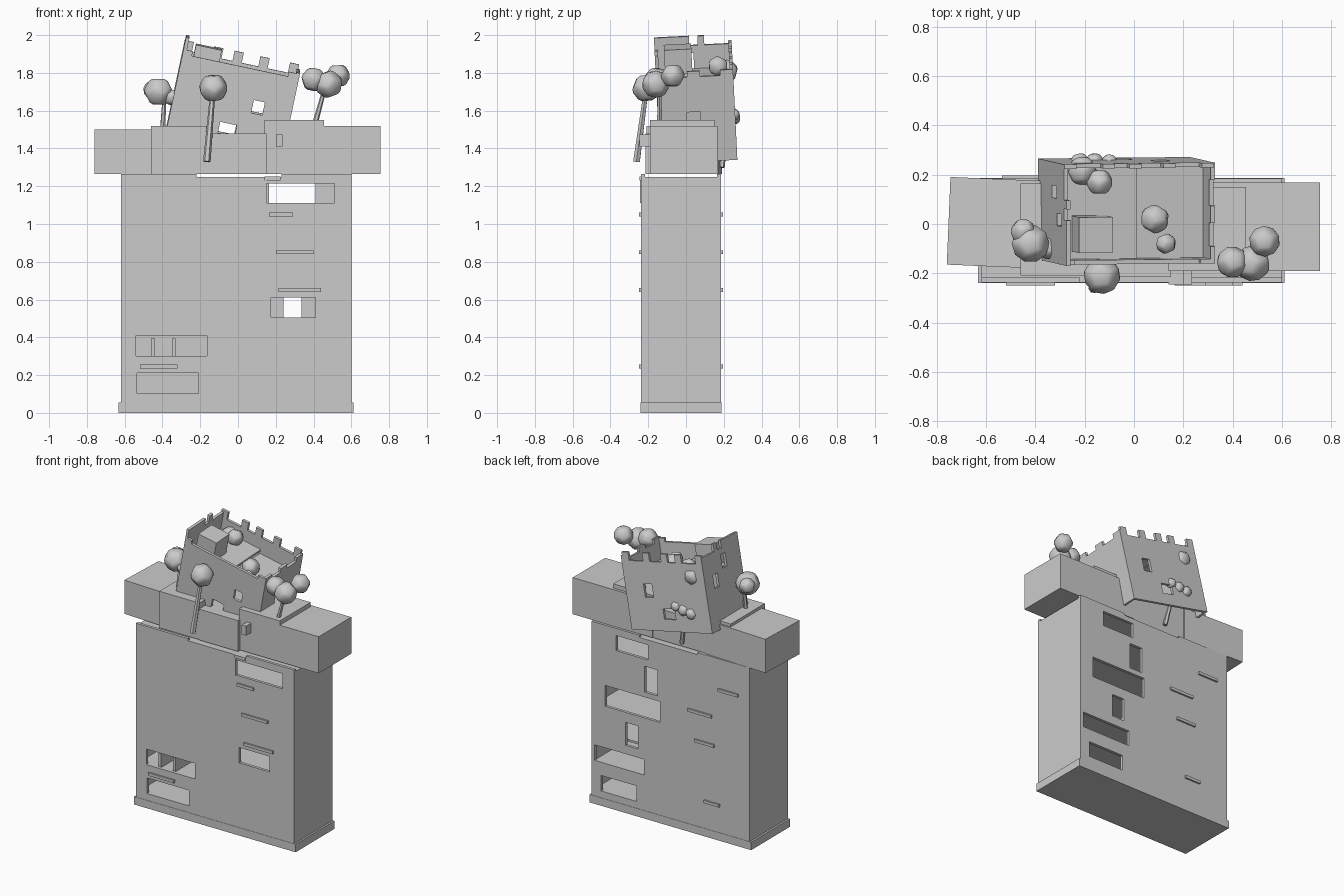
import bpy, math
from mathutils import Vector, Matrix

if "Cube" in bpy.data.objects:
    bpy.data.objects.remove(bpy.data.objects["Cube"])

stone = bpy.data.materials.new("plain grey")
stone.diffuse_color = (0.6, 0.6, 0.6, 1)
stone.use_nodes = True
stone.node_tree.nodes["Principled BSDF"].inputs["Base Color"].default_value = stone.diffuse_color


def boxes(name, items, matrix=None, cutter=False):
    """One object made of boxes given as (x0, x1, y0, y1, z0, z1)."""
    verts, faces = [], []
    for x0, x1, y0, y1, z0, z1 in items:
        n = len(verts)
        verts += [(x, y, z) for z in (z0, z1) for x, y in
                  ((x0, y0), (x1, y0), (x1, y1), (x0, y1))]
        faces += [[n + i for i in f] for f in
                  ((3, 2, 1, 0), (4, 5, 6, 7), (0, 1, 5, 4),
                   (1, 2, 6, 5), (2, 3, 7, 6), (3, 0, 4, 7))]
    mesh = bpy.data.meshes.new(name)
    mesh.from_pydata(verts, [], faces)
    mesh.materials.append(stone)
    ob = bpy.data.objects.new(name, mesh)
    bpy.context.collection.objects.link(ob)
    if matrix:
        ob.matrix_world = matrix
    if cutter:
        ob.hide_render = True
        ob.hide_set(True)
    return ob


def cut(ob, cutter):
    mod = ob.modifiers.new("cut", 'BOOLEAN')
    mod.operation = 'DIFFERENCE'
    mod.solver = 'EXACT'
    mod.object = cutter


# Tower: hollow storeys, window openings, plinth
X0, X1, Y0, Y1, TOP = -0.62, 0.6, -0.238, 0.185, 1.25
W = 0.02
tower = boxes("tower", [(X0, X1, Y0, Y1, 0, TOP)])
levels = [0.1, 0.3, 0.5, 0.69, 0.87, 1.1, TOP]
cut(tower, boxes("storey_cutter", [(X0 + W, X1 - W, Y0 + W, Y1 - W, a, b - 0.015)
                                   for a, b in zip(levels, levels[1:])], cutter=True))
front = [(0.15, 0.51, 1.11, 1.215), (0.175, 0.41, 0.505, 0.612),
         (-0.54, -0.165, 0.302, 0.41), (-0.535, -0.21, 0.102, 0.21)]
back = [(0.165, 0.41, 1.11, 1.215), (0.09, 0.19, 0.88, 1.06), (0.07, 0.495, 0.7, 0.845),
        (0.24, 0.335, 0.47, 0.63), (0.195, 0.575, 0.302, 0.41), (0.25, 0.525, 0.102, 0.21)]
cut(tower, boxes("window_cutter",
                 [(a, b, Y0 - 0.1, Y0 + 0.03, c, d) for a, b, c, d in front] +
                 [(a, b, Y1 - 0.03, Y1 + 0.1, c, d) for a, b, c, d in back], cutter=True))
boxes("plinth", [(-0.633, 0.612, Y0 - 0.002, Y1 + 0.002, 0, 0.055)])
boxes("partitions", [(-0.46, -0.44, Y0 + W, Y1 - W, 0.3, 0.395),
                     (-0.35, -0.33, Y0 + W, Y1 - W, 0.3, 0.395)])
boxes("tower_rim", [(X0, -0.22, Y0, Y0 + W, TOP, 1.265), (0.23, X1, Y0, Y0 + W, TOP, 1.265),
                    (X0, -0.22, Y1 - W, Y1, TOP, 1.265), (0.23, X1, Y1 - W, Y1, TOP, 1.265)])

# Thin window ledges on both long sides
fl = [(0.165, 0.29, 1.05), (0.2, 0.4, 0.85), (0.215, 0.44, 0.65), (-0.52, -0.32, 0.245)]
bl = [(-0.535, -0.38, 1.05), (-0.33, -0.145, 0.85), (-0.35, -0.2, 0.65), (-0.39, -0.27, 0.245)]
boxes("ledges", [(a, b, Y0 - 0.012, Y0 + 0.005, z - 0.01, z + 0.01) for a, b, z in fl] +
      [(a, b, Y1 - 0.005, Y1 + 0.012, z - 0.01, z + 0.01) for a, b, z in bl])
boxes("front_plates", [(0.14, 0.225, Y0 - 0.008, Y0 + 0.01, 1.23, 1.252),
                       (0.14, 0.152, Y0 - 0.006, Y0 + 0.01, 1.11, 1.235),
                       (0.2, 0.235, -0.245, -0.18, 1.41, 1.475)])

# Upper blocks
boxes("left_block", [(-0.31, 0.16, -0.178, 0.178, 1.265, 1.5)],
      Matrix.Translation((-0.443, 0, 0)) @ Matrix.Rotation(math.radians(-2.4), 4, 'Z'))
boxes("middle_blocks", [(-0.46, -0.15, -0.21, 0.165, 1.265, 1.52),
                        (-0.15, 0.15, -0.215, 0.165, 1.265, 1.48)])
boxes("right_block", [(0.14, 0.755, -0.19, 0.168, 1.265, 1.52)])
boxes("right_cap", [(0.14, 0.455, -0.19, 0.15, 1.52, 1.55)])

# Leaning keep: four walls with battlements, deck and turret
lean = (Matrix.Translation((-0.385, 0.06, 1.48)) @
        Matrix.Rotation(math.radians(2.8), 4, 'X') @
        Matrix.Rotation(math.radians(12), 4, 'Y'))
L, D, T, B, H = 0.63, 0.205, 0.018, -0.02, 0.44
teeth = [0.0, 0.16, 0.27, 0.41, 0.57]
front_wall = boxes("keep_front_wall", [(0, L, -D, -D + T, B, H)], lean)
back_wall = boxes("keep_back_wall", [(0, L, D - T, D, B, H)], lean)
left_wall = boxes("keep_left_wall", [(0, T, -D, D, B, 0.48)], lean)
right_wall = boxes("keep_right_wall", [(L - T, L, -D, D, B, H)], lean)
boxes("battlements", [(t, t + 0.05, D - T, D, H, H + 0.055) for t in teeth] +
      [(t, t + 0.05, -D, -D + T, H, H + 0.025) for t in (0.0, 0.57)] +
      [(L - T, L, y, y + 0.07, H, H + 0.03) for y in (-D, -0.04, D - 0.07)] +
      [(0, T, -D, -0.02, 0.48, 0.53), (0, T, 0.025, 0.06, 0.48, 0.53)], lean)
cut(front_wall, boxes("keep_front_cutter", [(0.42, 0.48, -D - 0.1, -D + 0.1, 0.21, 0.28),
                                            (0.27, 0.36, -D - 0.1, -D + 0.1, 0.07, 0.13)],
                      lean, True))
cut(back_wall, boxes("keep_back_cutter", [(0.42, 0.485, D - 0.1, D + 0.1, 0.2, 0.29),
                                          (0.27, 0.36, D - 0.1, D + 0.1, 0.06, 0.13)],
                     lean, True))
cut(left_wall, boxes("keep_left_cutter", [(-0.1, 0.1, -0.05, 0.0, 0.35, 0.44),
                                          (-0.1, 0.1, 0.06, 0.11, 0.25, 0.34)], lean, True))
cut(right_wall, boxes("keep_right_cutter", [(L - 0.1, L + 0.1, -0.05, 0.02, 0.17, 0.25)],
                      lean, True))
boxes("deck", [(T, 0.33, -D + T, D - T, 0.34, 0.355),
               (0.33, L - T, -D + T, D - T, 0.31, 0.325)], lean)
boxes("turret", [(0.06, 0.2, -0.155, -0.01, 0.35, 0.5)], lean)


# Trees: low-poly foliage balls and tapering trunks
def ball(i, x, y, z, r):
    bpy.ops.mesh.primitive_ico_sphere_add(subdivisions=1, radius=r * 1.06, location=(x, y, z),
                                          rotation=(i * 0.7, i * 1.1, i * 0.4))
    ob = bpy.context.object
    ob.name = "foliage"
    ob.data.materials.append(stone)
    bev = ob.modifiers.new("round", 'BEVEL')
    bev.width = r * 0.25
    bev.segments = 1
    bpy.ops.object.shade_smooth()


def trunk(a, b, r=0.015):
    a, b = Vector(a), Vector(b)
    bpy.ops.mesh.primitive_cone_add(vertices=6, radius1=r, radius2=r * 0.7, depth=(b - a).length,
                                    location=(a + b) / 2,
                                    rotation=(b - a).to_track_quat('Z', 'Y').to_euler())
    bpy.context.object.name = "trunk"
    bpy.context.object.data.materials.append(stone)


for i, b in enumerate([
        (-0.42, -0.08, 1.70, 0.09), (-0.35, -0.1, 1.67, 0.05), (-0.45, -0.03, 1.71, 0.06),
        (-0.13, -0.21, 1.72, 0.087),
        (0.40, -0.155, 1.765, 0.075), (0.48, -0.16, 1.74, 0.085), (0.53, -0.07, 1.785, 0.073),
        (0.085, 0.02, 1.745, 0.068), (0.13, -0.08, 1.73, 0.048),
        (-0.21, 0.215, 1.81, 0.07), (-0.14, 0.17, 1.835, 0.062),
        (-0.16, 0.25, 1.57, 0.045), (-0.22, 0.25, 1.56, 0.045), (-0.1, 0.25, 1.58, 0.04)]):
    ball(i, *b)
trunk((-0.165, -0.262, 1.33), (-0.135, -0.215, 1.68), 0.02)
trunk((0.41, -0.14, 1.54), (0.46, -0.14, 1.72))
trunk((-0.4, -0.09, 1.48), (-0.39, -0.08, 1.66))
trunk((-0.1, 0.19, 1.3), (-0.15, 0.22, 1.57))
